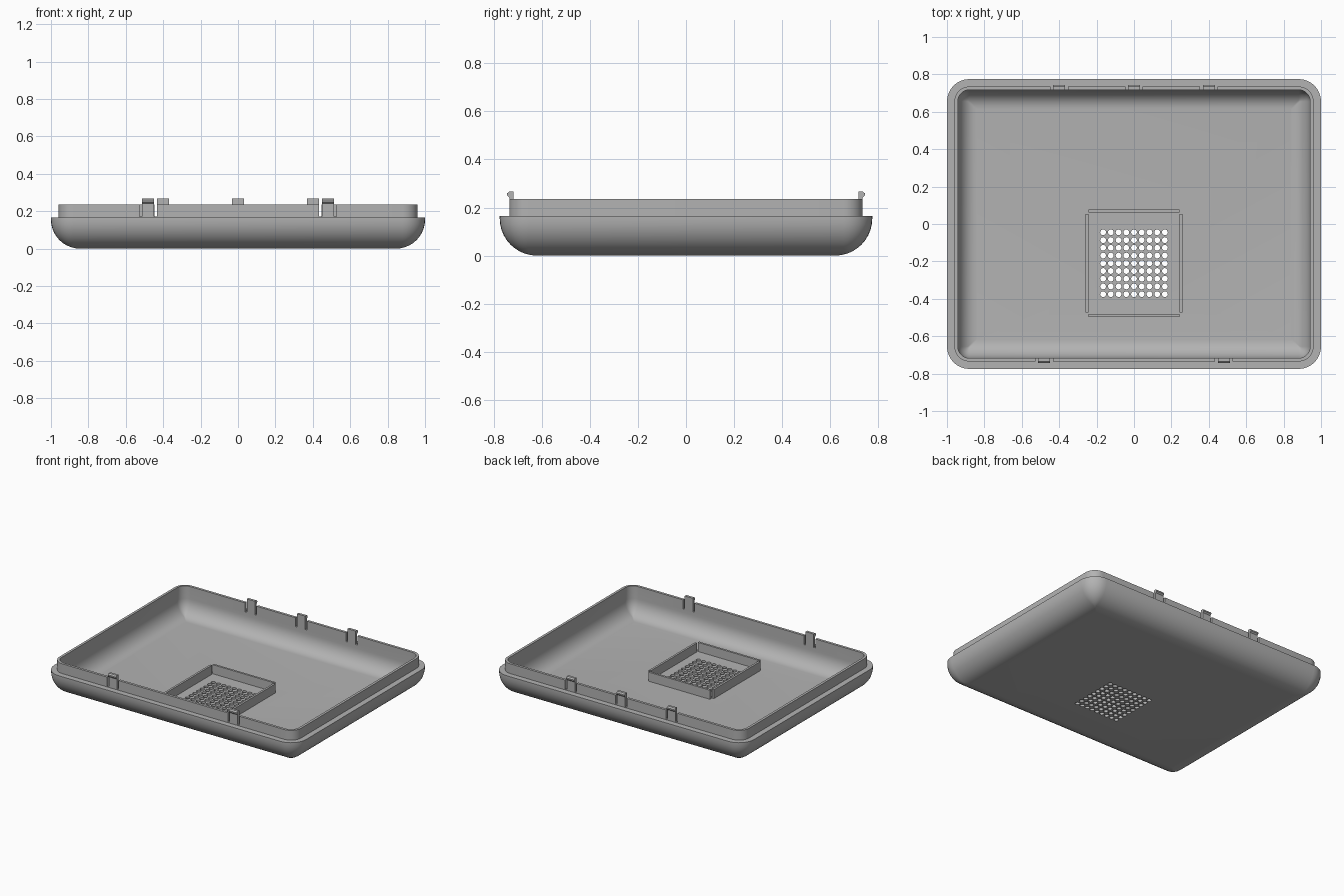
import bpy, bmesh, math
from mathutils import Matrix, Vector

if "Cube" in bpy.data.objects:
    bpy.data.objects.remove(bpy.data.objects["Cube"])

HALF_X, HALF_Y, CORNER = 1.0, 0.775, 0.12
RIM_Z, LIP_Z, FLOOR_Z = 0.165, 0.235, 0.03
LIP_OUT, LIP_IN = 0.04, 0.058          # insets of the lip faces
FRAME_Y = -0.21

grey = bpy.data.materials.new("grey plastic")
grey.use_nodes = True
grey.diffuse_color = (0.45, 0.45, 0.45, 1)
grey.node_tree.nodes["Principled BSDF"].inputs["Base Color"].default_value = (0.45, 0.45, 0.45, 1)


def make(name, bm):
    bmesh.ops.recalc_face_normals(bm, faces=bm.faces)
    mesh = bpy.data.meshes.new(name)
    bm.to_mesh(mesh)
    bm.free()
    obj = bpy.data.objects.new(name, mesh)
    bpy.context.collection.objects.link(obj)
    mesh.materials.append(grey)
    return obj


def add_box(bm, x, y, z):
    """Box from three (low, high) ranges."""
    size = [b - a for a, b in (x, y, z)]
    mid = [(a + b) / 2 for a, b in (x, y, z)]
    bmesh.ops.create_cube(bm, size=1, matrix=Matrix.Translation(mid) @ Matrix.Diagonal((*size, 1)))


def ring(bm, inset, z, steps=8):
    """Rounded rectangle, inset from the outer outline."""
    r = max(CORNER - inset, 0.006)
    cx, cy = HALF_X - inset - r, HALF_Y - inset - r
    verts = []
    for q, (sx, sy) in enumerate([(1, 1), (-1, 1), (-1, -1), (1, -1)]):
        for i in range(steps + 1):
            a = math.pi / 2 * (q + i / steps)
            verts.append(bm.verts.new((sx * cx + r * math.cos(a), sy * cy + r * math.sin(a), z)))
    return verts


def cut(obj, cutter):
    mod = obj.modifiers.new("cut", "BOOLEAN")
    mod.operation, mod.solver, mod.object = "DIFFERENCE", "EXACT", cutter
    cutter.hide_render = True
    bpy.context.view_layer.update()
    result = bpy.data.meshes.new_from_object(obj.evaluated_get(bpy.context.evaluated_depsgraph_get()))
    obj.modifiers.clear()
    obj.data = result
    bpy.data.objects.remove(cutter)


# Tray shell: outside curve, ledge, raised lip, inside curve
profile = []
for i in range(11):
    a = math.pi / 2 * i / 10
    profile.append((0.155 * (1 - math.sin(a)), 0.155 * (1 - math.cos(a))))
profile += [(0, RIM_Z), (LIP_OUT, RIM_Z), (LIP_OUT, LIP_Z), (LIP_IN, LIP_Z)]
for i in range(11):
    a = math.pi / 2 * i / 10
    profile.append((LIP_IN + 0.1 * (1 - math.cos(a)), FLOOR_Z + 0.115 * (1 - math.sin(a))))
bm = bmesh.new()
rings = [ring(bm, *p) for p in profile]
for lower, upper in zip(rings, rings[1:]):
    for i in range(len(lower)):
        j = (i + 1) % len(lower)
        bm.faces.new((lower[i], lower[j], upper[j], upper[i]))
bm.faces.new(rings[0])
bm.faces.new(rings[-1])
shell = make("tray_shell", bm)

# Grid of vent holes through the floor
bm = bmesh.new()
for i in range(9):
    for j in range(9):
        pos = Vector(((i - 4) * 0.0413, FRAME_Y + (j - 4) * 0.0413, FLOOR_Z / 2))
        bmesh.ops.create_cone(bm, cap_ends=True, segments=16, radius1=0.0155, radius2=0.0155,
                              depth=0.1, matrix=Matrix.Translation(pos))
cut(shell, make("vent_cutter", bm))

# Narrow slots in the lip on both sides of each clip
clips = [(x, -1) for x in (-0.48, 0.48)] + [(x, 1) for x in (-0.4, 0, 0.4)]
wall_out, wall_in = HALF_Y - LIP_OUT, HALF_Y - LIP_IN
bm = bmesh.new()
for x, side in clips:
    for s in (-1, 1):
        mid = x + s * 0.039
        add_box(bm, (mid - 0.007, mid + 0.007), sorted((side * 0.7, side * 0.75)), (RIM_Z + 0.006, 0.3))
cut(shell, make("slot_cutter", bm))

# Hooked snap clips standing on the lip
hook = [(wall_in, LIP_Z - 0.01), (wall_out, LIP_Z - 0.01), (wall_out, 0.241), (wall_out + 0.009, 0.25),
        (wall_out + 0.009, 0.259), (wall_out, 0.267), (wall_in, 0.267)]
for n, (x, side) in enumerate(clips):
    bm = bmesh.new()
    ends = [[bm.verts.new((x + s * 0.032, side * y, z)) for y, z in hook] for s in (-1, 1)]
    for end in ends:
        bm.faces.new(end)
    for i in range(len(hook)):
        j = (i + 1) % len(hook)
        bm.faces.new((ends[0][i], ends[0][j], ends[1][j], ends[1][i]))
    make(("front" if side < 0 else "back") + f"_clip_{n + 1}", bm)

# Four low walls around the vents, open at the corners
for name, s in (("left", 1), ("right", -1)):
    bm = bmesh.new()
    add_box(bm, sorted((s * 0.244, s * 0.259)), (FRAME_Y - 0.263, FRAME_Y + 0.263), (FLOOR_Z - 0.005, 0.095))
    make(f"vent_frame_{name}", bm)
for name, s in (("back", 1), ("front", -1)):
    bm = bmesh.new()
    add_box(bm, (-0.244, 0.244), sorted((FRAME_Y + s * 0.272, FRAME_Y + s * 0.287)), (FLOOR_Z - 0.005, 0.095))
    make(f"vent_frame_{name}", bm)

# Smooth the rounded shell, keep its edges sharp
bpy.ops.object.select_all(action="DESELECT")
shell.select_set(True)
bpy.context.view_layer.objects.active = shell
bpy.ops.object.shade_smooth_by_angle(angle=math.radians(35))
